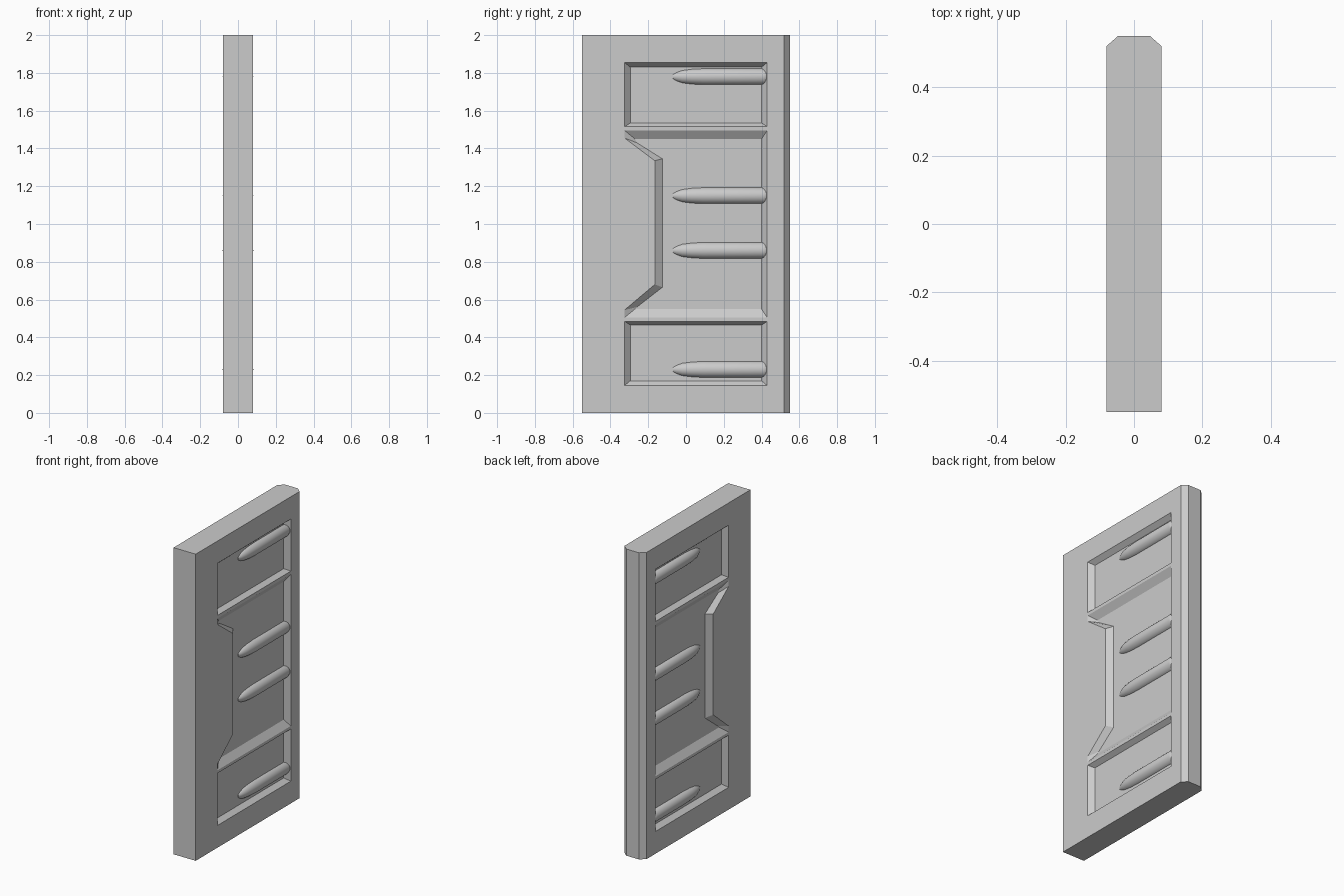
import bpy, bmesh, math

if "Cube" in bpy.data.objects:
    bpy.data.objects.remove(bpy.data.objects["Cube"])


def make_object(name, bm):
    bmesh.ops.recalc_face_normals(bm, faces=bm.faces)
    mesh = bpy.data.meshes.new(name)
    bm.to_mesh(mesh)
    bm.free()
    ob = bpy.data.objects.new(name, mesh)
    bpy.context.collection.objects.link(ob)
    return ob


def smooth(ob, angle):
    bpy.ops.object.select_all(action='DESELECT')
    ob.select_set(True)
    bpy.context.view_layer.objects.active = ob
    bpy.ops.object.shade_smooth_by_angle(angle=math.radians(angle))


def loft(bm, rings):
    loops = [[bm.verts.new(p) for p in ring] for ring in rings]
    n = len(loops[0])
    for a, b in zip(loops, loops[1:]):
        for i in range(n):
            j = (i + 1) % n
            bm.faces.new((a[i], a[j], b[j], b[i]))
    bm.faces.new(loops[0])
    bm.faces.new(loops[-1])


# Door slab with chamfered rear edges
plan = [(-0.08, -0.55), (0.08, -0.55), (0.08, 0.52), (0.046, 0.55),
        (-0.046, 0.55), (-0.08, 0.52)]
bm = bmesh.new()
loft(bm, [[(x, y, z) for x, y in plan] for z in (0, 2)])
door = make_object("door_slab", bm)

# Bevelled panel recesses: outer rim and floor outlines in (y, z)
upper = ([(-0.325, 1.515), (0.43, 1.515), (0.43, 1.855), (-0.325, 1.855)],
         [(-0.295, 1.535), (0.40, 1.535), (0.40, 1.83), (-0.295, 1.83)])
lower = tuple([(y, 2 - z) for y, z in ring] for ring in upper)
middle = ([(-0.325, 0.505), (0.43, 0.505), (0.43, 1.495), (-0.325, 1.495),
           (-0.325, 1.455), (-0.165, 1.335), (-0.165, 0.68), (-0.325, 0.545)],
          [(-0.27, 0.55), (0.40, 0.55), (0.40, 1.45), (-0.27, 1.45),
           (-0.26, 1.43), (-0.125, 1.345), (-0.125, 0.665), (-0.26, 0.56)])
bm = bmesh.new()
for side in (-1, 1):
    for rim, floor in (upper, middle, lower):
        loft(bm, [[(side * x, y, z) for y, z in ring]
                  for x, ring in ((0.1, rim), (0.08, rim), (0.05, floor))])
cutter = make_object("panel_cutter", bm)
cutter.hide_render = True

cut = door.modifiers.new("recesses", 'BOOLEAN')
cut.operation = 'DIFFERENCE'
cut.solver = 'EXACT'
cut.object = cutter
bpy.context.view_layer.objects.active = door
bpy.ops.object.modifier_apply(modifier=cut.name)
bpy.data.objects.remove(cutter)
smooth(door, 25)

# Pointed hinge straps on both faces
profile = [(-0.07, 0.017), (-0.05, 0.026), (-0.02, 0.036), (0.03, 0.042),
           (0.09, 0.045), (0.41, 0.045), (0.43, 0.04), (0.438, 0.03)]
N = 24
for i, z in enumerate((0.23, 0.86, 1.15, 1.78)):
    for side, label in ((-1, "left"), (1, "right")):
        bm = bmesh.new()
        loft(bm, [[(side * 0.036 + r * math.cos(2 * math.pi * k / N), y,
                    z + r * math.sin(2 * math.pi * k / N)) for k in range(N)]
                  for y, r in profile])
        smooth(make_object(f"strap_{label}_{i + 1}", bm), 40)
